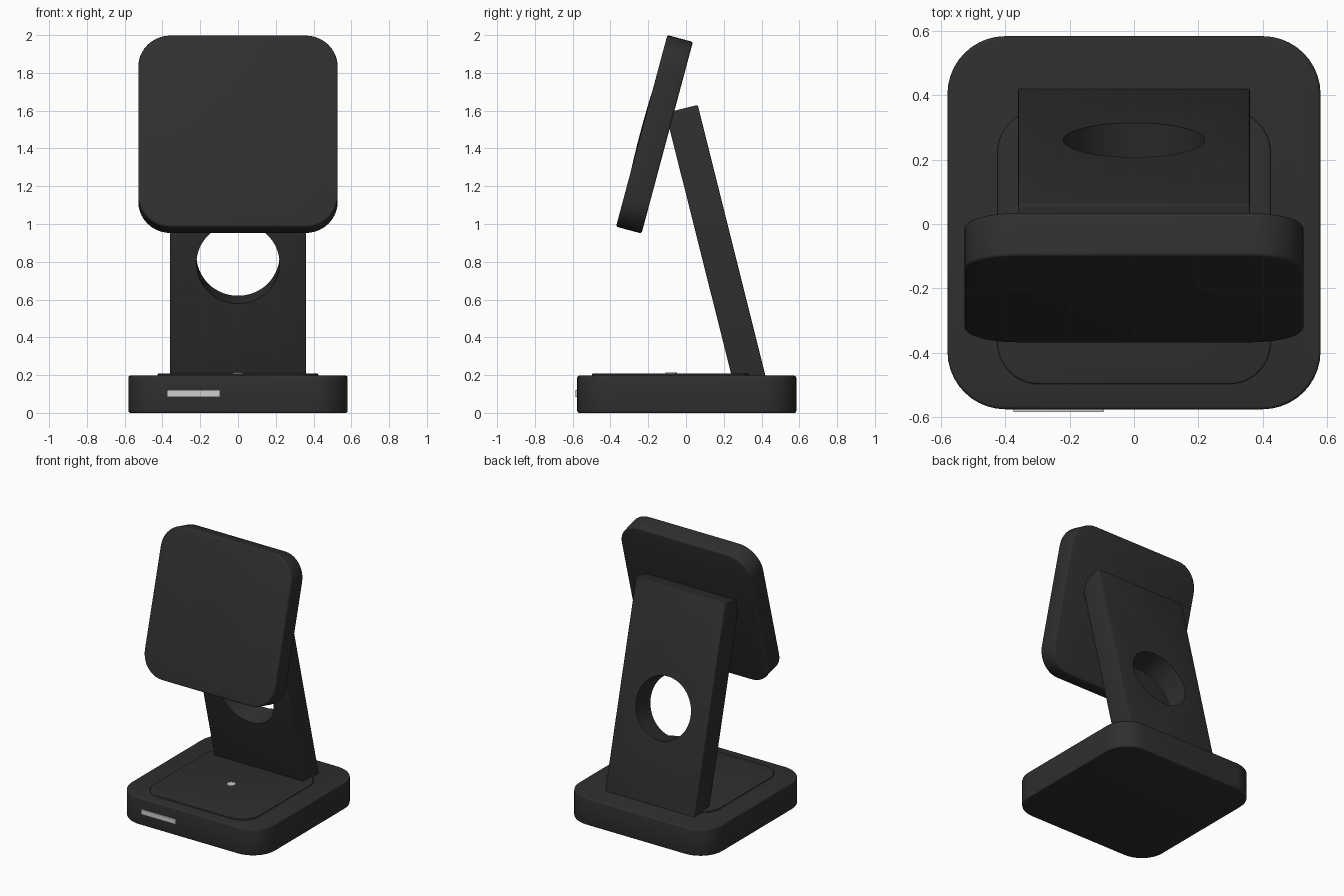
import bpy, bmesh, math
from mathutils import Matrix, Vector

if "Cube" in bpy.data.objects:
    bpy.data.objects.remove(bpy.data.objects["Cube"])


def material(name, value):
    m = bpy.data.materials.new(name)
    m.diffuse_color = (value, value, value, 1)
    m.use_nodes = True
    m.node_tree.nodes["Principled BSDF"].inputs["Base Color"].default_value = m.diffuse_color
    return m


DARK = material("charcoal", 0.028)
LIGHT = material("light_grey", 0.62)


def rounded_rect(w, h, r, n=10):
    """Outline of a rounded rectangle, counter-clockwise."""
    pts = []
    for k, (sx, sy) in enumerate([(1, 1), (-1, 1), (-1, -1), (1, -1)]):
        for i in range(n + 1):
            a = math.pi / 2 * (k + i / n)
            pts.append((sx * (w / 2 - r) + r * math.cos(a),
                        sy * (h / 2 - r) + r * math.sin(a)))
    return pts


def circle(r, n=64):
    return [(r * math.cos(2 * math.pi * i / n), r * math.sin(2 * math.pi * i / n))
            for i in range(n)]


def prism(name, outline, depth, matrix, mat, bevel=0.0):
    """Extrude an outline along local z (centred), soften its rims, place it."""
    bm = bmesh.new()
    face = bm.faces.new([bm.verts.new((x, y, -depth / 2)) for x, y in outline])
    ext = bmesh.ops.extrude_face_region(bm, geom=[face])["geom"]
    bmesh.ops.translate(bm, vec=(0, 0, depth),
                        verts=[v for v in ext if isinstance(v, bmesh.types.BMVert)])
    bmesh.ops.recalc_face_normals(bm, faces=bm.faces)
    if bevel:
        sharp = [e for e in bm.edges if e.calc_face_angle(0) > math.radians(50)]
        bmesh.ops.bevel(bm, geom=sharp, offset=bevel, segments=3, profile=0.5,
                        affect='EDGES', clamp_overlap=True)
    bm.transform(matrix)
    mesh = bpy.data.meshes.new(name)
    bm.to_mesh(mesh)
    bm.free()
    obj = bpy.data.objects.new(name, mesh)
    bpy.context.collection.objects.link(obj)
    mesh.materials.append(mat)
    return obj


def smooth(obj):
    bpy.ops.object.select_all(action='DESELECT')
    obj.select_set(True)
    bpy.context.view_layer.objects.active = obj
    bpy.ops.object.shade_smooth_by_angle(angle=math.radians(32))


def at(x, y, z):
    return Matrix.Translation((x, y, z))


# Base block and the raised charging pad on it
base = prism("base", rounded_rect(1.16, 1.16, 0.18), 0.197,
             at(0, 0.004, 0.0985), DARK, 0.01)
pad = prism("charging_pad", rounded_rect(0.85, 0.85, 0.13), 0.03,
            at(0, -0.073, 0.193), DARK, 0.005)

# Small mark on the pad and light strip on the base front
dot = prism("pad_dot", circle(0.03, 24), 0.008, at(0, -0.078, 0.211), LIGHT)
strip = prism("front_strip", rounded_rect(0.28, 0.036, 0.004, 3), 0.009,
              at(-0.235, -0.5795, 0.102) @ Matrix.Rotation(math.pi / 2, 4, 'X'), LIGHT)

# Leaning stand: side profile (y, z) extruded along x
yz_to_world = Matrix(((0, 0, 1, 0), (1, 0, 0, 0), (0, 1, 0, 0), (0, 0, 0, 1)))
stand = prism("stand", [(0.243, 0.19), (0.422, 0.19), (0.062, 1.63), (-0.108, 1.588)],
              0.72, yz_to_world, DARK, 0.006)

# Round cable hole through the stand
lean = math.atan(0.25)
axis = Vector((0, math.cos(lean), math.sin(lean)))
cutter = prism("hole_cutter", circle(0.22), 0.6,
               at(0, 0.175, 0.812) @ axis.to_track_quat('Z', 'Y').to_matrix().to_4x4(), DARK)
cut = stand.modifiers.new("hole", 'BOOLEAN')
cut.operation = 'DIFFERENCE'
cut.solver = 'EXACT'
cut.object = cutter
bpy.context.view_layer.objects.active = stand
bpy.ops.object.modifier_apply(modifier="hole")
bpy.data.objects.remove(cutter)

# Tilted square head
tilt = at(0, -0.167, 1.475) @ Matrix.Rotation(math.radians(75), 4, 'X')
head = prism("head", rounded_rect(1.055, 1.05, 0.17), 0.14, tilt, DARK, 0.01)

# Very shallow domed disc on the front of the head
bm = bmesh.new()
rings = [[bm.verts.new((x, y, 0.07 + 0.005 * (1 - (r / 0.22) ** 2))) for x, y in circle(r, 48)]
         for r in (0.22, 0.17, 0.12, 0.06)]
for a, b in zip(rings, rings[1:]):
    for i in range(48):
        j = (i + 1) % 48
        bm.faces.new((a[i], a[j], b[j], b[i]))
bm.faces.new(rings[-1])
bm.transform(tilt)
mesh = bpy.data.meshes.new("head_disc")
bm.to_mesh(mesh)
bm.free()
mesh.materials.append(DARK)
disc = bpy.data.objects.new("head_disc", mesh)
bpy.context.collection.objects.link(disc)

for part in (base, pad, dot, strip, stand, head, disc):
    smooth(part)
